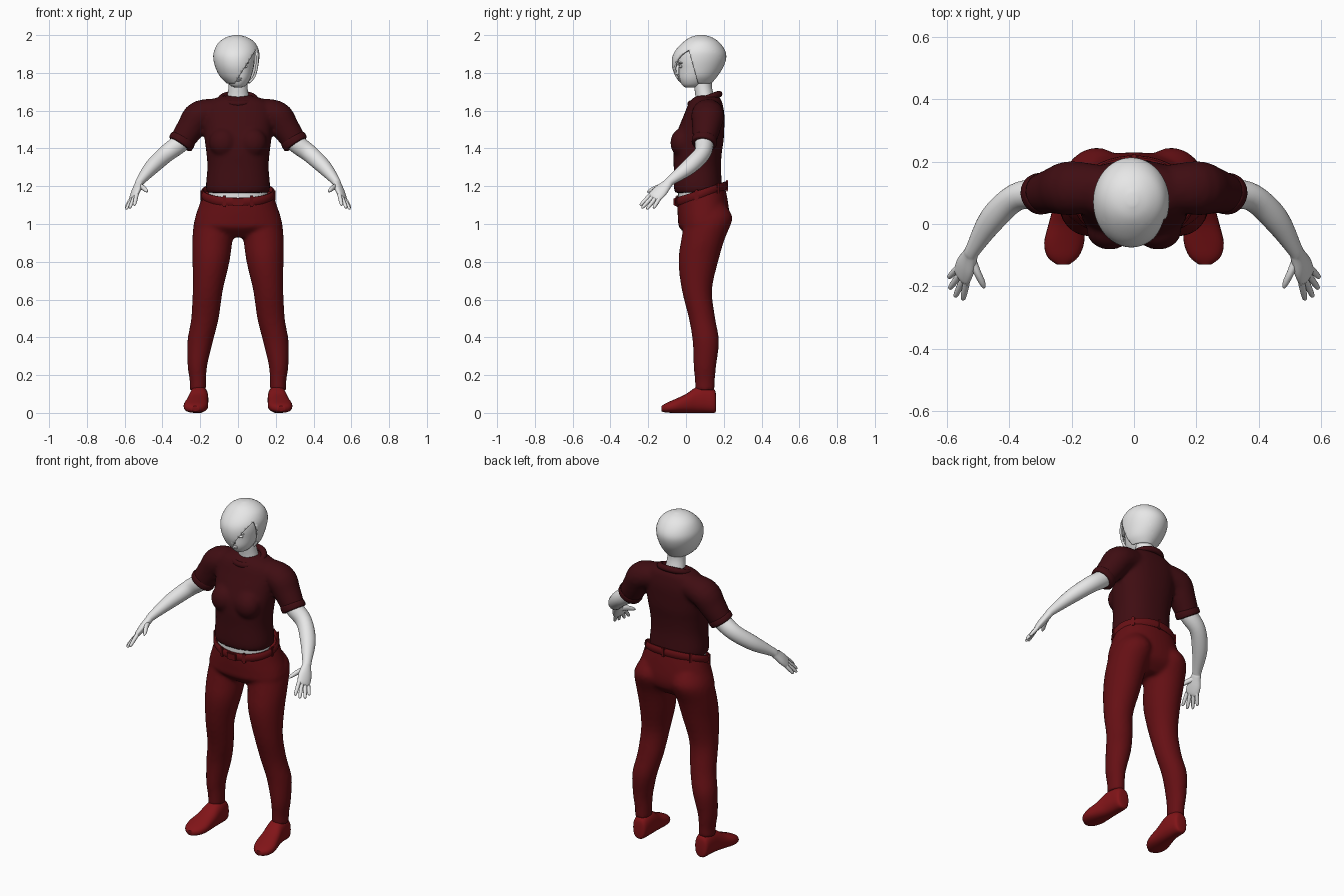
import bpy, bmesh
from math import sin, cos, pi, copysign
from mathutils import Vector, Matrix

if "Cube" in bpy.data.objects:
    bpy.data.objects.remove(bpy.data.objects["Cube"])

X, Y, Z = Vector((1, 0, 0)), Vector((0, 1, 0)), Vector((0, 0, 1))


def material(name, color):
    m = bpy.data.materials.new(name)
    m.use_nodes = True
    m.diffuse_color = (*color, 1)
    m.node_tree.nodes["Principled BSDF"].inputs["Base Color"].default_value = (*color, 1)
    return m


PALE = material("pale grey", (0.8, 0.8, 0.8))
SHIRT = material("dark maroon", (0.05, 0.004, 0.006))
PANTS = material("deep red", (0.13, 0.005, 0.007))
SHOES = material("brick red", (0.22, 0.007, 0.009))


def smooth_rings(rings, steps):
    """Catmull-Rom interpolation between cross-sections."""
    r = [Vector(tuple(q) + (0,) * (6 - len(q))) for q in rings]
    out = []
    for i in range(len(r) - 1):
        a, b, c, d = r[max(i - 1, 0)], r[i], r[i + 1], r[min(i + 2, len(r) - 1)]
        for k in range(steps):
            t = k / steps
            out.append(0.5 * (2 * b + (c - a) * t + (2 * a - 5 * b + 4 * c - d) * t * t
                              + (3 * b - a - 3 * c + d) * t ** 3))
    return out + [r[-1]]


def loft(bm, rings, axes=(X, Y), ref=None, n=24, steps=4, power=2.0):
    """Skin rings (x, y, z, radius_a, radius_b, tilt); with ref, rings follow the path."""
    rings = smooth_rings(rings, steps)
    pts = [Vector(r[:3]) for r in rings]
    loops = []
    for i, r in enumerate(rings):
        a, b = axes
        if ref:
            t = (pts[min(i + 1, len(pts) - 1)] - pts[max(i - 1, 0)]).normalized()
            a = (ref - t * ref.dot(t)).normalized()
            b = t.cross(a)
        loop = []
        for k in range(n):
            c, s = cos(2 * pi * k / n), sin(2 * pi * k / n)
            c, s = (copysign(abs(v) ** (2 / power), v) for v in (c, s))
            loop.append(bm.verts.new(pts[i] + a * c * r[3] + b * s * r[4] + Z * r[5] * s))
        loops.append(loop)
    for p, q in zip(loops, loops[1:]):
        for k in range(n):
            bm.faces.new((p[k], p[(k + 1) % n], q[(k + 1) % n], q[k]))
    bm.faces.new(loops[0][::-1])
    bm.faces.new(loops[-1])
    bmesh.ops.recalc_face_normals(bm, faces=bm.faces)


def box_rings(rows):
    """Rows (z, x0, x1, y0, y1, tilt) to centred rings."""
    return [((x0 + x1) / 2, (y0 + y1) / 2, z, (x1 - x0) / 2, (y1 - y0) / 2, *t)
            for z, x0, x1, y0, y1, *t in rows]


def body_rings(rows):
    return box_rings([(z, -w, w, *rest) for z, w, *rest in rows])


def ball(bm, centre, radii):
    bmesh.ops.create_uvsphere(bm, u_segments=20, v_segments=12, radius=1,
                              matrix=Matrix.Translation(centre) @ Matrix.Diagonal((*radii, 1)))


def hoop(bm, cy, rx, ry, z, tilt, thick, tall, n=48, m=10):
    """Closed band around the body, raised towards the back by tilt."""
    grid = []
    for i in range(n):
        c, s = cos(2 * pi * i / n), sin(2 * pi * i / n)
        grid.append([bm.verts.new(((rx + thick * cos(2 * pi * j / m)) * c,
                                   cy + (ry + thick * cos(2 * pi * j / m)) * s,
                                   z + tilt * s + tall * sin(2 * pi * j / m))) for j in range(m)])
    for i in range(n):
        for j in range(m):
            p, q = grid[i], grid[(i + 1) % n]
            bm.faces.new((p[j], q[j], q[(j + 1) % m], p[(j + 1) % m]))
    bmesh.ops.recalc_face_normals(bm, faces=bm.faces)


def finish(name, bm, mat, fuse=0):
    mesh = bpy.data.meshes.new(name)
    bm.to_mesh(mesh)
    bm.free()
    mesh.materials.append(mat)
    ob = bpy.data.objects.new(name, mesh)
    bpy.context.collection.objects.link(ob)
    bpy.ops.object.select_all(action='DESELECT')
    ob.select_set(True)
    bpy.context.view_layer.objects.active = ob
    bpy.ops.object.shade_smooth_by_angle(angle=0.9)
    if fuse:
        r = ob.modifiers.new("fuse", 'REMESH')
        r.mode, r.voxel_size, r.use_smooth_shade = 'VOXEL', fuse, True
        s = ob.modifiers.new("soften", 'SMOOTH')
        s.factor, s.iterations = 0.5, 5
    return ob


def flip(rings, s):
    return [(s * r[0], *r[1:]) for r in rings]


SIDES = (("left", 1), ("right", -1))

# Shirt: torso, bust and sleeves fused together
bm = bmesh.new()
loft(bm, body_rings([(1.165, .163, -.058, .185), (1.2, .17, -.065, .19), (1.3, .162, -.065, .185),
                     (1.38, .168, -.067, .19), (1.45, .177, -.06, .2), (1.52, .182, -.035, .203),
                     (1.58, .185, -.01, .203), (1.63, .17, .01, .195), (1.66, .135, .03, .185),
                     (1.68, .08, .06, .165)]), power=2.3, n=40)
SLEEVE = [(.08, .115, 1.6, .07, .065), (.2, .115, 1.575, .087, .08), (.25, .108, 1.51, .076, .074),
          (.305, .096, 1.427, .06, .064)]
for _, s in SIDES:
    ball(bm, (s * .078, -.02, 1.43), (.075, .063, .078))
    loft(bm, flip(SLEEVE, s), ref=Y)
finish("shirt", bm, SHIRT, .011)

# Rolled collar, sleeve cuffs
bm = bmesh.new()
hoop(bm, .1, .088, .075, 1.662, .026, .018, .018)
finish("collar", bm, SHIRT)
for side, s in SIDES:
    bm = bmesh.new()
    loft(bm, flip([(.288, .1, 1.453, .058, .062), (.291, .099, 1.448, .066, .07),
                   (.305, .096, 1.427, .066, .07), (.309, .095, 1.421, .058, .062)], s), ref=Y)
    finish(side + "_cuff", bm, SHIRT)

# Trousers: hips and both legs fused together
LEG = [(.115, .125, 1.1, .07, .085), (.12, .122, 1.03, .108, .124), (.135, .09, .92, .107, .115),
       (.143, .065, .8, .098, .105), (.16, .058, .65, .08, .08), (.175, .085, .5, .073, .07),
       (.2, .105, .38, .068, .07), (.215, .1, .25, .052, .06), (.212, .1, .17, .044, .053),
       (.212, .1, .12, .044, .053)]
bm = bmesh.new()
loft(bm, body_rings([(1.16, .186, -.045, .205, .045), (1.1, .205, -.045, .22, .03),
                     (1.03, .228, -.042, .23, .01), (.98, .225, -.035, .215), (.93, .13, .02, .16)]),
     power=2.2, n=40)
for _, s in SIDES:
    loft(bm, flip(LEG, s))
finish("trousers", bm, PANTS, .011)

# Belt with loops and buckle
bm = bmesh.new()
hoop(bm, .08, .187, .13, 1.16, .043, .01, .023)
finish("belt", bm, PANTS)
bm = bmesh.new()
for ang in (-112, -68, -10, 40, 90, 140, 190):
    a = ang * pi / 180
    place = Matrix.Translation((.194 * cos(a), .08 + .137 * sin(a), 1.16 + .043 * sin(a)))
    bmesh.ops.create_cube(bm, matrix=place @ Matrix.Rotation(a, 4, 'Z')
                          @ Matrix.Diagonal((.012, .02, .06, 1)))
bmesh.ops.create_cube(bm, matrix=Matrix.Translation((0, -.058, 1.117))
                      @ Matrix.Diagonal((.06, .016, .042, 1)))
bmesh.ops.bevel(bm, geom=bm.edges[:], offset=.004, segments=2, affect='EDGES')
finish("belt_loops", bm, PANTS)

# Shoes
SHOE = [(.206, .16, .05, .02, .035), (.206, .15, .062, .04, .062), (.206, .1, .072, .048, .072),
        (.209, .05, .067, .052, .067), (.216, 0, .05, .058, .05), (.224, -.06, .036, .064, .036),
        (.228, -.105, .027, .05, .025), (.228, -.13, .022, .02, .014)]
for side, s in SIDES:
    bm = bmesh.new()
    loft(bm, flip(SHOE, s), axes=(X, Z), power=2.4)
    finish(side + "_shoe", bm, SHOES)

# Bare midriff and neck
bm = bmesh.new()
loft(bm, body_rings([(1.08, .16, -.04, .18), (1.2, .155, -.045, .17)]), power=2.2)
finish("midriff", bm, PALE)
bm = bmesh.new()
loft(bm, [(0, .105, 1.6, .07, .06), (0, .1, 1.67, .058, .05), (0, .09, 1.73, .05, .047),
          (0, .09, 1.79, .05, .05)])
finish("neck", bm, PALE)

# Arms and hands
ARM = [(.25, .105, 1.5, .05, .05), (.305, .097, 1.43, .05, .05), (.38, .085, 1.372, .044, .046),
       (.455, .015, 1.302, .043, .04), (.515, -.08, 1.23, .026, .024), (.525, -.1, 1.21, .028, .021),
       (.54, -.135, 1.175, .04, .02), (.552, -.165, 1.145, .039, .015), (.556, -.175, 1.135, .03, .008)]
WIDTH = Vector((.45, .85, -.3)).normalized()
KNUCKLE = Vector((.55, -.163, 1.147))
TIPS = ((.549, -.243, 1.098), (.574, -.234, 1.084), (.592, -.208, 1.078), (.595, -.172, 1.084))
THUMB = [(.52, -.115, 1.2, .016, .014), (.503, -.155, 1.192, .014, .012),
         (.487, -.188, 1.178, .01, .01), (.481, -.205, 1.17, .004, .004)]
for side, s in SIDES:
    width = Vector((s * WIDTH.x, WIDTH.y, WIDTH.z))
    bm = bmesh.new()
    loft(bm, flip(ARM, s), ref=width)
    finish(side + "_arm", bm, PALE)
    bm = bmesh.new()
    loft(bm, flip(THUMB, s), ref=Z, n=12)
    for i, tip in enumerate(TIPS):
        base, tip = KNUCKLE + WIDTH * (i * .019 - .029), Vector(tip)
        rings = [(*base.lerp(tip, t), r, r) for t, r in ((0, .011), (.5, .0105), (.9, .008), (1, .003))]
        loft(bm, flip(rings, s), ref=width, n=12)
    finish(side + "_fingers", bm, PALE)

# Head with nose, lips, brow and eyes
bm = bmesh.new()
loft(bm, body_rings([(1.722, .015, .0, .05), (1.735, .042, -.02, .09), (1.77, .066, -.036, .13),
                     (1.82, .081, -.038, .165), (1.87, .088, -.04, .18), (1.92, .083, -.025, .17),
                     (1.955, .05, .02, .13)]))
loft(bm, [(0, -.04, 1.845, .007, .006), (0, -.048, 1.815, .01, .011), (0, -.05, 1.798, .016, .014),
          (0, -.042, 1.788, .01, .008)], n=16)
ball(bm, (0, -.036, 1.77), (.023, .009, .005))
ball(bm, (0, -.034, 1.761), (.019, .009, .006))
for _, s in SIDES:
    ball(bm, (s * .033, -.026, 1.834), (.017, .012, .008))
    ball(bm, (s * .035, -.027, 1.852), (.024, .012, .005))
finish("head", bm, PALE)

# Bob haircut, opened over the left half of the face by a swept fringe
bm = bmesh.new()
loft(bm, box_rings([(1.745, -.06, .065, -.03, .135), (1.78, -.095, .092, -.055, .165),
                    (1.83, -.12, .106, -.073, .197), (1.88, -.131, .113, -.073, .213),
                    (1.92, -.125, .11, -.055, .206), (1.96, -.103, .09, -.018, .178),
                    (1.987, -.066, .052, .02, .14), (2.0, -.02, .01, .06, .1)]), n=48)
bmesh.ops.delete(bm, geom=[f for f in bm.faces if f.normal.z < -.99], context='FACES')
cuts = ((Vector((-.02, 0, 1.74)), Vector((.19, 0, -.12)).normalized()),
        (Vector((0, .02, 1.9)), Vector((0, -.16, -.045)).normalized()))
for co, no in cuts:
    bmesh.ops.bisect_plane(bm, geom=bm.verts[:] + bm.edges[:] + bm.faces[:], plane_co=co, plane_no=no)
opening = [f for f in bm.faces if all((f.calc_center_median() - co).dot(no) > 0 for co, no in cuts)]
bmesh.ops.delete(bm, geom=opening, context='FACES')
hair = finish("hair", bm, PALE)
shell = hair.modifiers.new("thickness", 'SOLIDIFY')
shell.thickness, shell.offset = .012, -1
